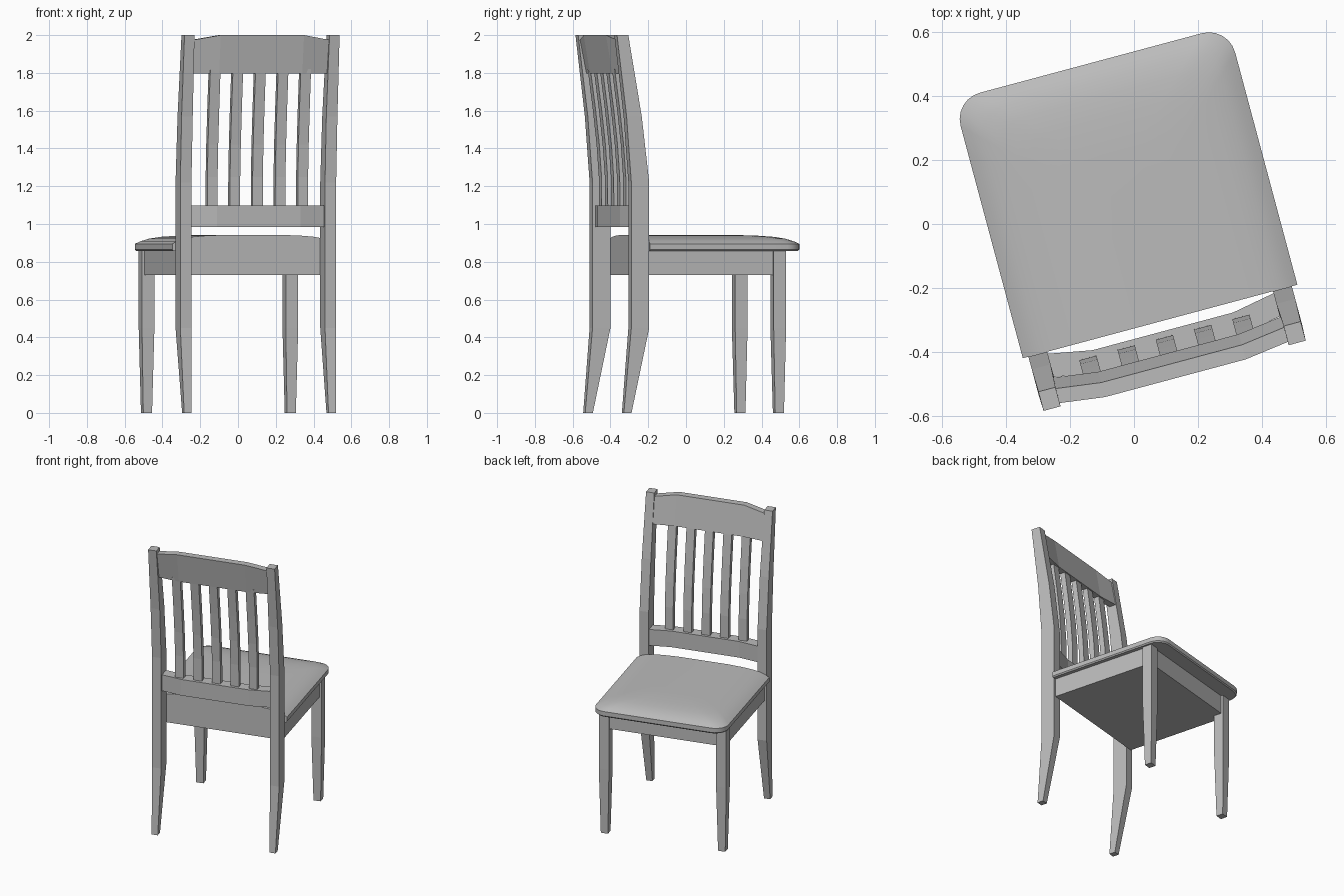
import bpy, bmesh, math
from mathutils import Matrix

if "Cube" in bpy.data.objects:
    bpy.data.objects.remove(bpy.data.objects["Cube"])

TURN = Matrix.Rotation(math.radians(15), 4, 'Z')   # chair stands turned 15 degrees
grey = bpy.data.materials.new("plain grey")
grey.diffuse_color = (0.5, 0.5, 0.5, 1)
grey.use_nodes = True
grey.node_tree.nodes["Principled BSDF"].inputs["Base Color"].default_value = grey.diffuse_color


def loft(name, sections, smooth=False):
    """Skin closed cross-sections one after another and cap both ends."""
    bm = bmesh.new()
    rings = [[bm.verts.new(p) for p in s] for s in sections]
    n = len(rings[0])
    for a, b in zip(rings, rings[1:]):
        for i in range(n):
            j = (i + 1) % n
            bm.faces.new((a[i], a[j], b[j], b[i]))
    bm.faces.new(rings[0])
    bm.faces.new(rings[-1])
    bmesh.ops.remove_doubles(bm, verts=bm.verts, dist=1e-5)
    bmesh.ops.recalc_face_normals(bm, faces=bm.faces)
    bm.transform(TURN)
    me = bpy.data.meshes.new(name)
    bm.to_mesh(me)
    bm.free()
    me.materials.append(grey)
    ob = bpy.data.objects.new(name, me)
    bpy.context.collection.objects.link(ob)
    if smooth:
        bpy.ops.object.select_all(action='DESELECT')
        ob.select_set(True)
        bpy.context.view_layer.objects.active = ob
        bpy.ops.object.shade_smooth_by_angle(angle=math.radians(35))
    return ob


def rect(x0, x1, y0, y1, z):
    return [(x0, y0, z), (x1, y0, z), (x1, y1, z), (x0, y1, z)]


def upright(name, levels, side=1):
    """Vertical bar from (z, x0, x1, y0, y1) levels, mirrored by side."""
    loft(name, [rect(side * x0, side * x1, y0, y1, z) for z, x0, x1, y0, y1 in levels])


# back posts and front legs
post = [(0, .375, .416, -.452, -.410), (.45, .366, .427, -.414, -.316),
        (1.22, .366, .427, -.414, -.316), (1.57, .366, .427, -.440, -.357),
        (2.0, .370, .425, -.492, -.430)]
leg = [(0, .370, .418, .377, .425), (.45, .360, .428, .366, .434),
       (.857, .360, .428, .366, .434)]
for side, label in ((-1, "left"), (1, "right")):
    upright("back_post_" + label, post, side)
    upright("front_leg_" + label, leg, side)

# apron box under the seat
loft("apron", [rect(-.414, .414, -.315, .420, z) for z in (.73, .857)])


# padded seat: rounded front corners, straight back, domed top
def seat_ring(t, z):
    w, front, back, r = .445 - t, .522 - t, -.316, .085
    pts = [(-w, back, z), (w, back, z), (w - .0, front - 2 * r, z)]
    arc = [(w - r + r * math.cos(a), front - r + r * math.sin(a), z)
           for a in [math.radians(15 * k) for k in range(7)]]
    pts += arc + [(-x, y, z) for x, y, z in reversed(arc)]
    pts.append((-w, front - 2 * r, z))
    return pts


loft("seat", [seat_ring(t, z) for t, z in
              ((.006, .857), (0, .865), (0, .895), (.025, .909), (.06, .922),
               (.11, .932), (.18, .938), (.28, .942))], smooth=True)

# lower back rail, bowed backwards
loft("lower_rail", [[(x, f, .985), (x, f, 1.097), (x, b, 1.097), (x, b, .985)]
                    for x, f, b in ((-.38, -.320, -.395), (-.228, -.348, -.423),
                                    (.228, -.348, -.423), (.38, -.320, -.395))])

# crest rail, bowed and leaning back, with an arched top
loft("crest_rail", [[(x, -.398 - d, 1.797), (x, -.433 - d, top),
                     (x, -.480 - d, top), (x, -.445 - d, 1.797)]
                    for x, d, top in ((-.38, 0, 1.973), (-.228, .02, 2.0),
                                      (.228, .02, 2.0), (.38, 0, 1.973))])

# five curved slats
for i in range(5):
    x = (i - 2) * .124
    upright("slat_%d" % (i + 1),
            [(z, x - .028, x + .028, y - .018, y + .018)
             for z, y in ((1.08, -.385), (1.25, -.386), (1.42, -.398),
                          (1.6, -.418), (1.82, -.447))])
